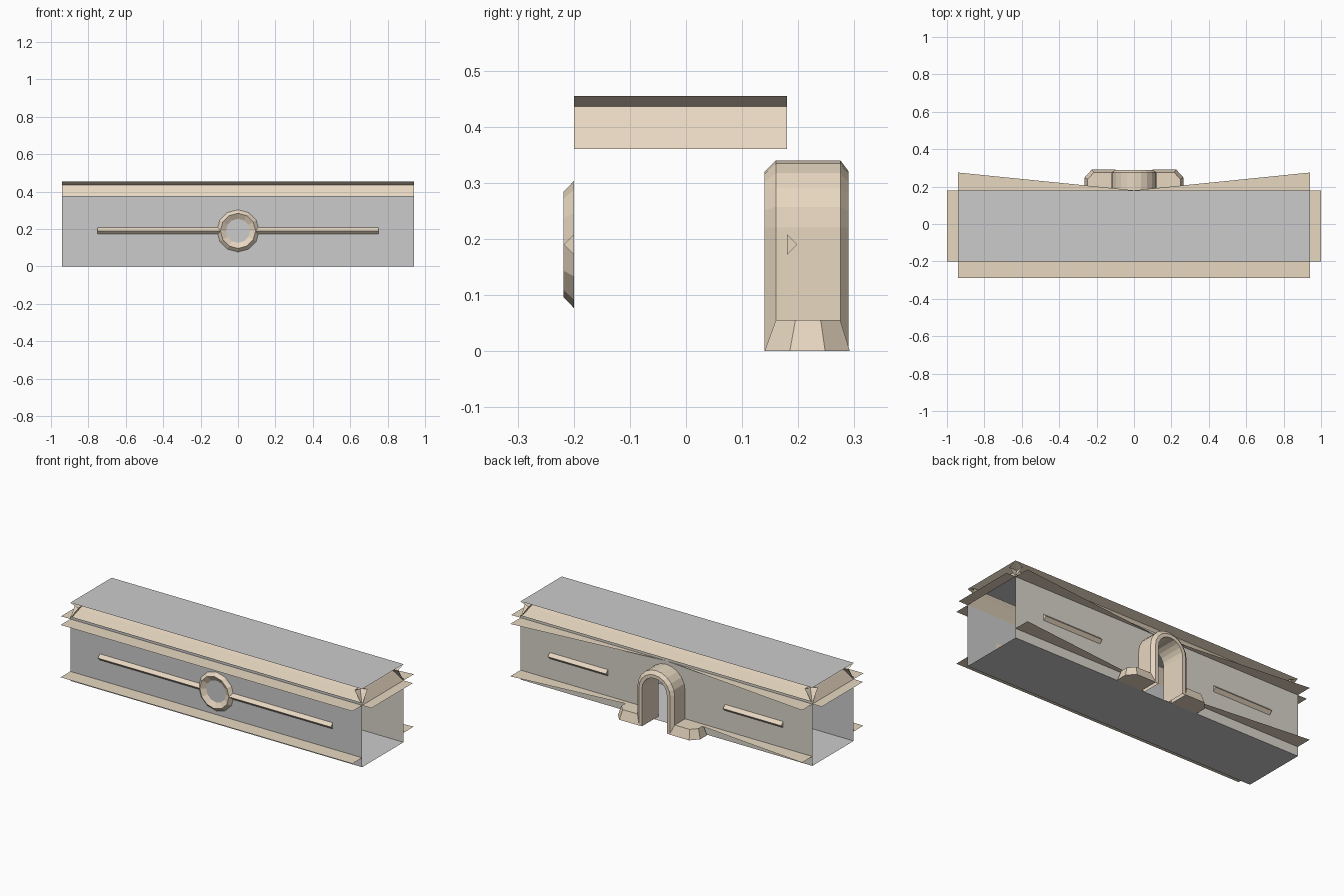
import bpy, math

if "Cube" in bpy.data.objects:
    bpy.data.objects.remove(bpy.data.objects["Cube"])

def material(name, rgb):
    m = bpy.data.materials.new(name)
    m.diffuse_color = (*rgb, 1)
    m.use_nodes = True
    m.node_tree.nodes["Principled BSDF"].inputs["Base Color"].default_value = m.diffuse_color
    return m

TAN = material("tan_trim", (0.80, 0.68, 0.53))
WARM = material("warm_grey", (0.70, 0.66, 0.60))

def mesh(name, verts, faces, mat=None):
    me = bpy.data.meshes.new(name)
    me.from_pydata(verts, [], faces)
    me.update()
    ob = bpy.data.objects.new(name, me)
    bpy.context.collection.objects.link(ob)
    if mat:
        me.materials.append(mat)
    return ob

def loft(name, rings, mat=None, closed=True, wrap=False, caps=False):
    """Join a list of equal-length point rings with quads."""
    n, m = len(rings[0]), len(rings)
    verts = [p for r in rings for p in r]
    faces = []
    for i in range(m if wrap else m - 1):
        a, b = i * n, ((i + 1) % m) * n
        for j in range(n if closed else n - 1):
            k = (j + 1) % n
            faces.append((a + j, a + k, b + k, b + j))
    if caps:
        faces += [tuple(range(n))[::-1], tuple(range((m - 1) * n, m * n))]
    return mesh(name, verts, faces, mat)

X, YF, YB, H = 0.94, -0.20, 0.18, 0.455
ZC, LOW, HIGH, WALL = 0.19, 0.055, 0.36, 0.375

def sheet(name, pts, mat=None):
    return mesh(name, pts, [tuple(range(len(pts)))], mat)

# floor, roof and front wall
sheet("floor", [(-X, YF, 0), (-X, YB, 0), (X, YB, 0), (X, YF, 0)])
sheet("roof", [(-X, YF, H), (X, YF, H), (X, YB, H), (-X, YB, H)])
sheet("front_wall", [(-X, YF, 0), (X, YF, 0), (X, YF, WALL), (-X, YF, WALL)])

# back wall: two sides and a centre panel with the arched opening
R_IN, R_OUT, SPRING, P = 0.08, 0.12, 0.22, 0.18
for s in (-1, 1):
    sheet("back_wall", [(s * P, YB, 0), (s * X, YB, 0), (s * X, YB, WALL), (s * P, YB, WALL)][::-s], WARM)

def arch(r, y, seg=10):
    pts = [(r, y, 0)]
    for i in range(seg + 1):
        a = math.pi * i / seg
        pts.append((r * math.cos(a), y, SPRING + r * math.sin(a)))
    return pts + [(-r, y, 0)]

sheet("arch_panel", [(-P, YB, 0), (-P, YB, WALL), (P, YB, WALL), (P, YB, 0)] + arch(0.09, YB), WARM)

# arch surround with chamfered outer edges
profile = [(R_IN, 0.14), (0.10, 0.14), (R_OUT, 0.16), (R_OUT, 0.275), (0.10, 0.29), (R_IN, 0.29)]
loft("door_arch", [arch(r, y) for r, y in profile], TAN, closed=False, wrap=True)

# flared feet of the arch
base = [(0.10, 0.14), (0.22, 0.14), (0.265, 0.185), (0.265, 0.248), (0.225, 0.292), (0.10, 0.292)]
top = [(0.10, 0.16), (0.21, 0.16), (0.248, 0.195), (0.248, 0.24), (0.215, 0.275), (0.10, 0.275)]
for s in (-1, 1):
    loft("arch_foot", [[(s * x, y, 0) for x, y in base], [(s * x, y, LOW) for x, y in top]][::s],
         TAN, caps=True)

# thin ledges along the front, back (tapering to the middle) and ends
for z in (LOW, HIGH):
    sheet("front_ledge", [(-X, -0.29, z), (X, -0.29, z), (X, YF, z), (-X, YF, z)], TAN)
    inner = 0.12 if z == LOW else 0.0
    yi = YB + 0.095 * inner / X
    for s in (-1, 1):
        sheet("back_ledge", [(s * inner, YB, z), (s * X, YB, z), (s * X, 0.275, z), (s * inner, yi, z)][::s], TAN)
for s in (-1, 1):
    sheet("end_ledge", [(s * X, YF, HIGH), (s, YF, HIGH), (s, YB, HIGH), (s * X, YB, HIGH)][::s], TAN)

# hollow cornice under the roof: inset depth and height
cornice = [(0.0, HIGH), (0.035, 0.415), (0.05, 0.436), (0.0, H)]
for y0, s in ((YF, 1), (YB, -1)):
    loft("long_cornice", [[(x, y0 + s * d, z) for d, z in cornice] for x in (-X * s, X * s)][::-1],
         TAN, closed=False)
for s in (-1, 1):
    loft("end_cornice", [[(s * (X - d), y, z) for d, z in cornice] for y in (YF, YB)][::-s],
         TAN, closed=False)

# triangular rails on both walls
def rail(name, x0, x1, y, out):
    tri = [(y, ZC - 0.018), (y + out, ZC), (y, ZC + 0.018)]
    loft(name, [[(x, a, z) for a, z in tri] for x in (x0, x1)], TAN, caps=True)

for s in (-1, 1):
    rail("front_rail", s * 0.095, s * 0.75, YF, -0.018)
    rail("back_rail", s * 0.377, s * 0.752, YB, 0.018)

# twelve-sided ring on the front wall
def circle(r, y, n=12):
    return [(r * math.sin(2 * math.pi * i / n), y, ZC + r * math.cos(2 * math.pi * i / n)) for i in range(n)]

loft("front_ring", [circle(0.113, YF), circle(0.094, -0.218), circle(0.064, YF - 0.001)], TAN)
